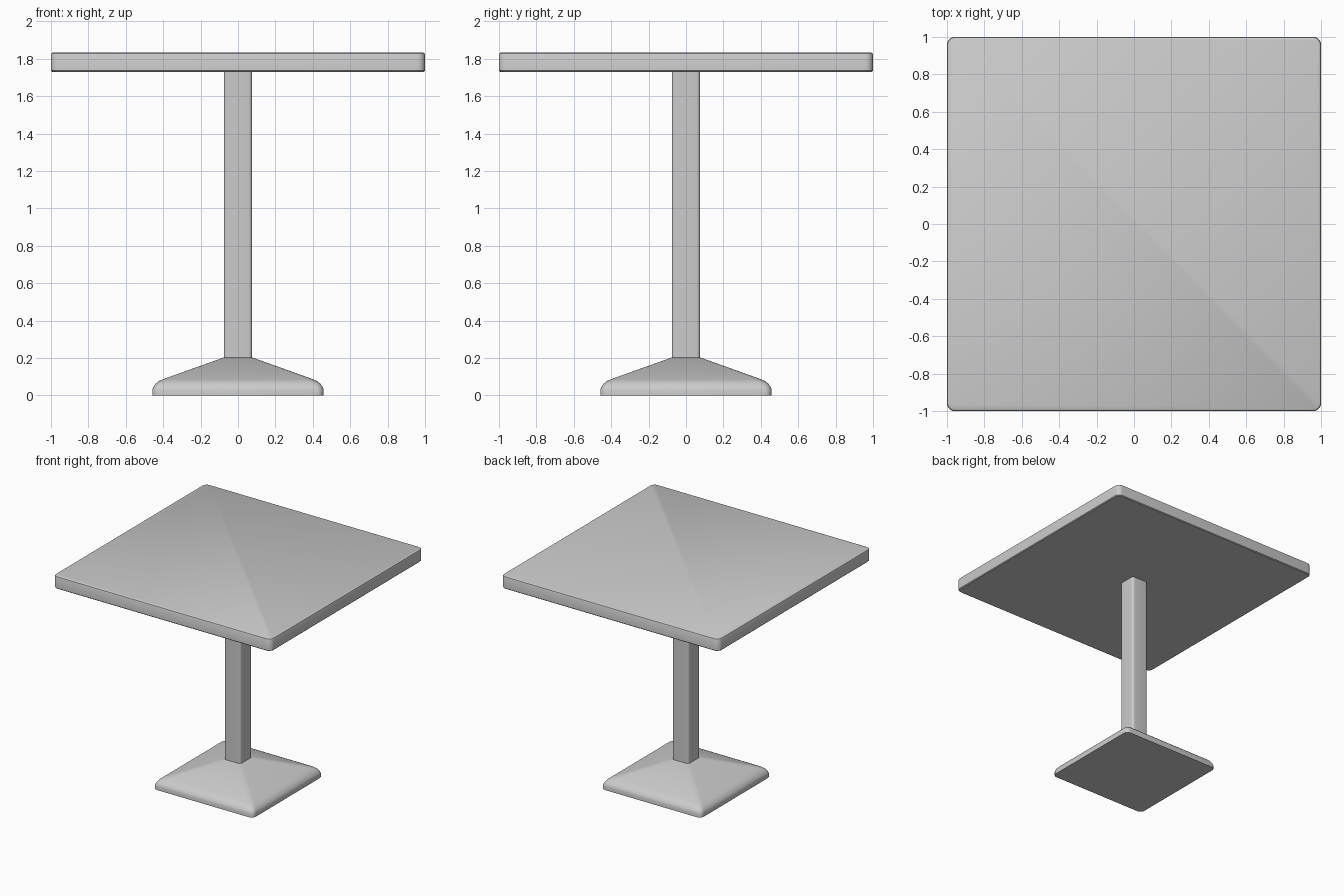
import bpy, bmesh, math

if "Cube" in bpy.data.objects:
    bpy.data.objects.remove(bpy.data.objects["Cube"])


def ring(half, radius, z, seg=6):
    """Rounded square outline at height z."""
    pts = []
    for q in range(4):
        a0 = q * math.pi / 2
        mid = a0 + math.pi / 4
        cx = math.copysign(half - radius, math.cos(mid))
        cy = math.copysign(half - radius, math.sin(mid))
        for i in range(seg + 1):
            a = a0 + math.pi / 2 * i / seg
            pts.append((cx + radius * math.cos(a), cy + radius * math.sin(a), z))
    return pts


def loft(name, sections):
    """Closed solid through rounded squares given as (half, radius, z)."""
    bm = bmesh.new()
    rings = [[bm.verts.new(p) for p in ring(*s)] for s in sections]
    n = len(rings[0])
    for lo, hi in zip(rings, rings[1:]):
        for i in range(n):
            j = (i + 1) % n
            bm.faces.new((lo[i], lo[j], hi[j], hi[i]))
    bm.faces.new(rings[0][::-1])
    bm.faces.new(rings[-1])
    me = bpy.data.meshes.new(name)
    bm.to_mesh(me)
    bm.free()
    ob = bpy.data.objects.new(name, me)
    bpy.context.collection.objects.link(ob)
    bpy.ops.object.select_all(action='DESELECT')
    ob.select_set(True)
    bpy.context.view_layer.objects.active = ob
    bpy.ops.object.shade_smooth_by_angle(angle=math.radians(30))
    return ob


# Table top with softened edges
loft("table_top", [(0.994, 0.04, 1.73), (1.0, 0.042, 1.736), (1.0, 0.042, 1.822),
                   (0.997, 0.04, 1.829), (0.99, 0.035, 1.833)])

# Square column with rounded corners
loft("column", [(0.076, 0.02, 0.19), (0.076, 0.02, 1.73)])

# Pyramid foot with a rounded shoulder
loft("foot", [(0.458, 0.04, 0.0), (0.458, 0.04, 0.03), (0.453, 0.04, 0.045),
              (0.441, 0.04, 0.062), (0.424, 0.04, 0.076), (0.40, 0.04, 0.087),
              (0.076, 0.02, 0.203)])
